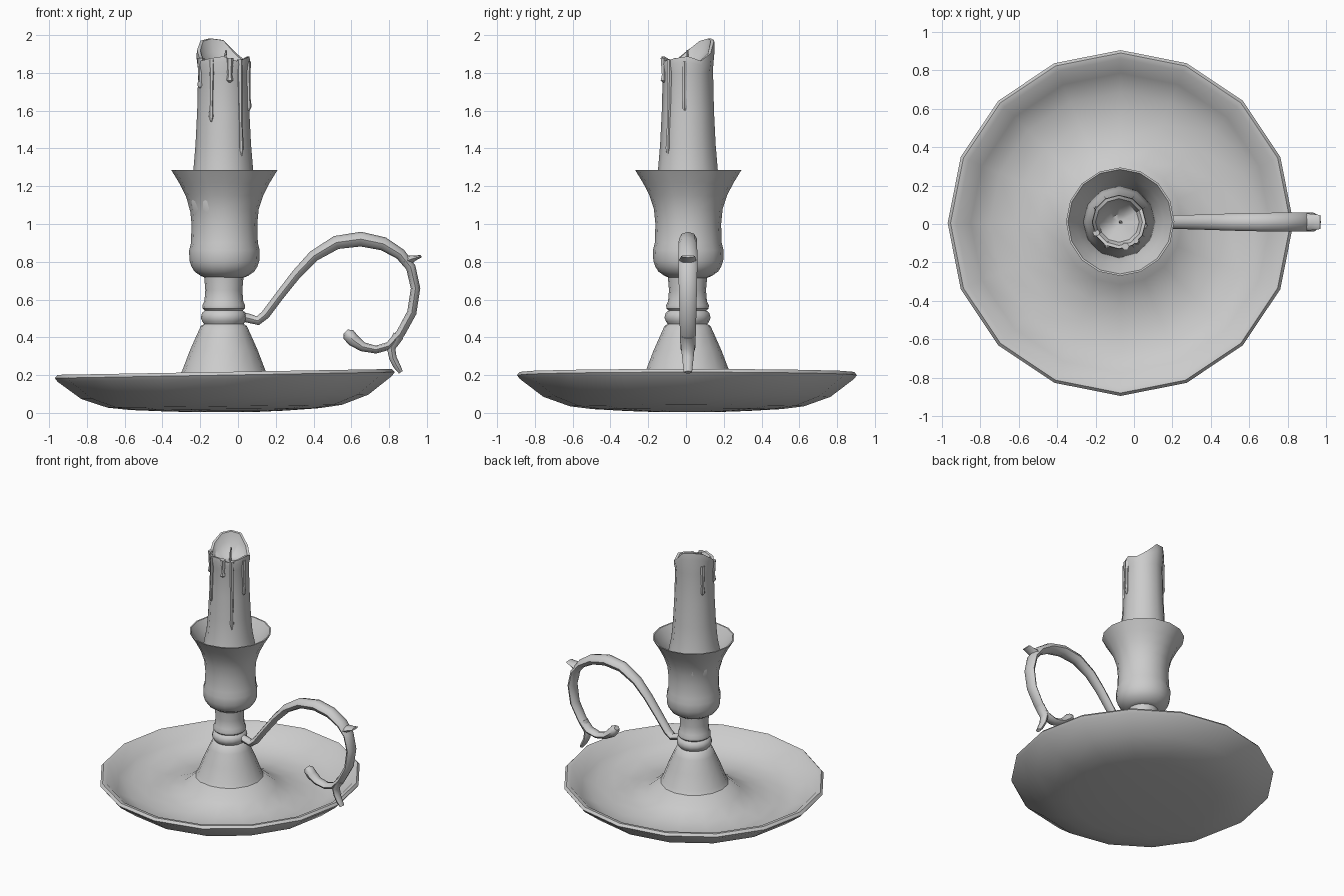
import bpy, bmesh
from math import cos, sin, pi, radians
from mathutils import Vector


def finish(bm, name, angle=42):
    bmesh.ops.remove_doubles(bm, verts=bm.verts, dist=1e-5)
    bmesh.ops.recalc_face_normals(bm, faces=bm.faces)
    mesh = bpy.data.meshes.new(name)
    bm.to_mesh(mesh)
    bm.free()
    ob = bpy.data.objects.new(name, mesh)
    bpy.context.collection.objects.link(ob)
    bpy.ops.object.select_all(action='DESELECT')
    ob.select_set(True)
    bpy.context.view_layer.objects.active = ob
    bpy.ops.object.shade_smooth_by_angle(angle=radians(angle))
    return ob


def bridge(bm, rings):
    for a, b in zip(rings, rings[1:]):
        n = len(a)
        for i in range(n):
            j = (i + 1) % n
            bm.faces.new((a[i], a[j], b[j], b[i]))


def lathe(name, profile, sides, cx, cy, z_shift=lambda r, z, a: 0.0):
    """Spin (radius, z) points; z_shift bends the height by angle."""
    bm = bmesh.new()
    rings = []
    for r, z in profile:
        ring = []
        for i in range(sides):
            a = 2 * pi * i / sides
            ring.append(bm.verts.new((cx + r * cos(a), cy + r * sin(a),
                                      z + z_shift(r, z, a))))
        rings.append(ring)
    bridge(bm, rings)
    bm.faces.new(rings[0])
    bm.faces.new(rings[-1])
    return finish(bm, name)


def sweep(name, path, sides=8):
    """Tube along (x, y, z, in-plane radius, sideways radius) points."""
    bm = bmesh.new()
    pts = [Vector(p[:3]) for p in path]
    rings = []
    for k, p in enumerate(pts):
        t = (pts[min(k + 1, len(pts) - 1)] - pts[max(k - 1, 0)]).normalized()
        side = Vector((0, 1, 0))
        side = (side - t * side.dot(t)).normalized()
        up = t.cross(side)
        ru, rs = path[k][3:]
        rings.append([bm.verts.new(p + up * ru * cos(2 * pi * i / sides)
                                   + side * rs * sin(2 * pi * i / sides))
                      for i in range(sides)])
    bridge(bm, rings)
    bm.faces.new(rings[0])
    bm.faces.new(rings[-1])
    return finish(bm, name, 50)


# Shallow dish with rolled rim, slightly higher towards the handle
lathe("dish",
      [(0.15, 0.004), (0.32, 0.01), (0.5, 0.02), (0.62, 0.035), (0.76, 0.085),
       (0.885, 0.18), (0.90, 0.20), (0.885, 0.217), (0.855, 0.212),
       (0.78, 0.135), (0.68, 0.085), (0.55, 0.07), (0.43, 0.085),
       (0.32, 0.13), (0.23, 0.205), (0.2, 0.205)],
      16, -0.07, 0.005, lambda r, z, a: 0.016 * cos(a) * (r / 0.9) ** 2)

# Flared foot and stem with collar rings
lathe("stem",
      [(0.235, 0.20), (0.22, 0.225), (0.18, 0.33), (0.14, 0.42), (0.122, 0.46),
       (0.105, 0.47), (0.115, 0.485), (0.122, 0.505), (0.115, 0.53),
       (0.10, 0.542), (0.112, 0.553), (0.113, 0.57), (0.103, 0.59),
       (0.098, 0.65), (0.105, 0.73)],
      16, -0.075, 0.008)

# Candle cup: bulged base, waist and flared mouth
lathe("cup",
      [(0.10, 0.715), (0.125, 0.725), (0.158, 0.748), (0.175, 0.775),
       (0.185, 0.805), (0.187, 0.86), (0.177, 0.90), (0.174, 1.0),
       (0.182, 1.08), (0.205, 1.15), (0.238, 1.215), (0.282, 1.287),
       (0.272, 1.287), (0.228, 1.215), (0.195, 1.15), (0.172, 1.08),
       (0.165, 1.03)],
      16, -0.072, 0.012)


# Candle with a melted, lopsided rim and hollow top
def melt(r, z, a):
    if z < 1.8 or r < 0.05:
        return 0.0
    peak = max(0.0, cos(a - radians(122))) ** 2 * 0.12
    return (peak + 0.014 * cos(4 * a + 0.6)) * min(1, (z - 1.78) / 0.09)


lathe("candle",
      [(0.165, 1.03), (0.19, 1.12), (0.172, 1.22), (0.158, 1.29), (0.147, 1.42),
       (0.138, 1.6), (0.133, 1.8), (0.142, 1.85), (0.139, 1.876),
       (0.122, 1.874), (0.105, 1.84), (0.04, 1.825), (0.01, 1.82)],
      12, -0.078, 0.01, melt)

# Wick
sweep("wick", [(-0.072, 0.01, 1.81, 0.008, 0.008), (-0.07, 0.01, 1.87, 0.008, 0.008),
               (-0.062, 0.008, 1.92, 0.005, 0.005)], 6)

# Wax drips: angle in degrees, top z, bottom z, width
for n, (deg, top, low, w) in enumerate([(242, 1.87, 1.54, 0.013), (352, 1.86, 1.60, 0.014),
                                        (312, 1.87, 1.36, 0.013), (285, 1.88, 1.75, 0.017),
                                        (150, 1.88, 1.66, 0.014), (205, 1.88, 1.72, 0.016)]):
    a = radians(deg)
    path = []
    for f, s in ((0, 1.2), (0.3, 1.0), (0.7, 0.75), (0.92, 1.1), (1, 0.4)):
        z = top + (low - top) * f
        r = 0.131 + max(0, 1.8 - z) * 0.027
        path.append((-0.078 + r * cos(a), 0.01 + r * sin(a), z, w * s, w * s))
    sweep("wax_drip_%d" % (n + 1), path, 6)

# Scrolled handle
Y = 0.01
handle = [(0.02, 0.51, .025, .03), (0.06, 0.50, .024, .03), (0.105, 0.488, .024, .032),
          (0.145, 0.52, .024, .034), (0.22, 0.62, .024, .036), (0.31, 0.735, .026, .038),
          (0.40, 0.83, .030, .041), (0.52, 0.902, .036, .045), (0.65, 0.92, .039, .048),
          (0.77, 0.895, .036, .049), (0.86, 0.84, .030, .05), (0.915, 0.77, .026, .05),
          (0.94, 0.66, .025, .048), (0.92, 0.53, .025, .045), (0.86, 0.42, .024, .042),
          (0.80, 0.355, .022, .04), (0.73, 0.335, .021, .038), (0.66, 0.35, .025, .038),
          (0.61, 0.385, .034, .040), (0.585, 0.415, .034, .038), (0.57, 0.43, .016, .025)]
sweep("handle", [(x, Y, z, u, s) for x, z, u, s in handle])

# Thumb spur on top of the curl and leaf reaching the dish rim
sweep("handle_spur", [(0.88, Y, 0.80, .03, .045), (0.92, Y, 0.815, .02, .043),
                      (0.945, Y, 0.822, .012, .04), (0.97, Y, 0.83, .007, .036)])
sweep("handle_leaf", [(0.85, Y, 0.41, .03, .04), (0.81, Y, 0.345, .024, .036),
                      (0.82, Y, 0.29, .02, .03), (0.84, Y, 0.25, .019, .026),
                      (0.862, Y, 0.215, .012, .022)])
